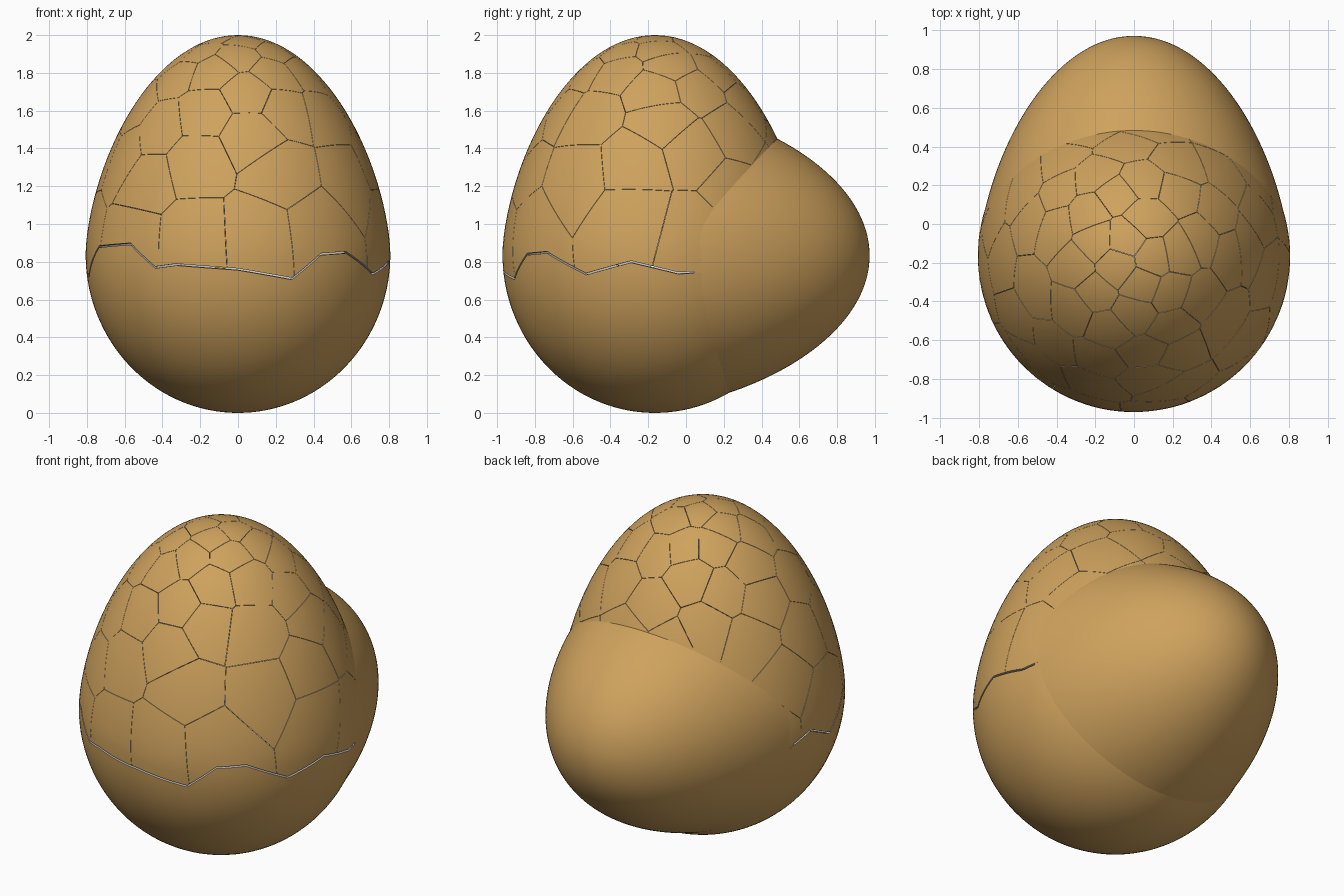
import bpy, bmesh, math, random
from mathutils import Vector

if "Cube" in bpy.data.objects:
    bpy.data.objects.remove(bpy.data.objects["Cube"])

random.seed(7)
CY, R, ZC, H = -0.165, 0.807, 0.84, 2.0      # egg centre line, radius, widest height, total height
N = 120                                      # segments around

def material(name, col):
    m = bpy.data.materials.new(name)
    m.diffuse_color = col
    m.use_nodes = True
    m.node_tree.nodes["Principled BSDF"].inputs["Base Color"].default_value = m.diffuse_color
    return m

shell_mat = material("eggshell", (0.62, 0.36, 0.11, 1))
inner_mat = material("shell_inside", (0.6, 0.6, 0.6, 1))

def egg_r(z):
    """Egg radius at height z: round below, more pointed above."""
    if z < ZC:
        return R * math.sqrt(max(0, 1 - ((ZC - z) / ZC) ** 2))
    return R * math.sqrt(max(0, 1 - ((z - ZC) / (H - ZC)) ** 1.62))

# jagged break line: angle from the front (degrees), height
BREAK = [(-180, .78), (-150, .72), (-129, .84), (-111, .74), (-96, .82), (-81, .72),
         (-66, .88), (-45, .895), (-33, .77), (-24, .785), (0, .76), (21, .71), (33, .84),
         (45, .85), (63, .735), (81, .80), (99, .74), (126, .76), (150, .70), (180, .78)]

def break_z(deg):
    for (a, za), (b, zb) in zip(BREAK, BREAK[1:]):
        if a <= deg <= b:
            return za + (zb - za) * (deg - a) / (b - a)

def egg_mesh(rows, height):
    """Revolved egg surface; height(t, deg) gives the height of each ring point."""
    bm = bmesh.new()
    grid = []
    for j in range(rows + 1):
        ring = []
        for i in range(N):
            deg = -180 + 360 * i / N
            a = math.radians(deg)
            z = height(j / rows, deg)
            r = egg_r(z)
            ring.append(bm.verts.new((r * math.sin(a), CY - r * math.cos(a), z)))
        grid.append(ring)
    for j in range(rows):
        for i in range(N):
            k = (i + 1) % N
            bm.faces.new((grid[j][i], grid[j][k], grid[j + 1][k], grid[j + 1][i]))
    bmesh.ops.remove_doubles(bm, verts=bm.verts, dist=1e-5)
    return bm

def finish(name, mesh, thickness=0):
    ob = bpy.data.objects.new(name, mesh)
    bpy.context.collection.objects.link(ob)
    mesh.materials.append(shell_mat)
    mesh.materials.append(inner_mat)
    bpy.ops.object.select_all(action='DESELECT')
    ob.select_set(True)
    bpy.context.view_layer.objects.active = ob
    if thickness:
        s = ob.modifiers.new("thickness", 'SOLIDIFY')
        s.thickness = thickness
        s.offset = -1
        s.material_offset = s.material_offset_rim = 1
        bpy.ops.object.modifier_apply(modifier=s.name)
    bpy.ops.object.shade_smooth_by_angle(angle=math.radians(35))
    return ob

def to_mesh(bm, name):
    me = bpy.data.meshes.new(name)
    bm.to_mesh(me)
    bm.free()
    return me

# lower shell, up to the jagged break
low = egg_mesh(32, lambda t, d: (break_z(d) - .005) * (1 - math.cos(t * math.pi / 2)))
finish("lower_shell", to_mesh(low, "lower_shell"), 0.025)

# crack seeds: wide spacing low down, tight near the top
seeds = []
for _ in range(4000):
    z = random.uniform(.9, 2.0)
    a = random.uniform(0, 2 * math.pi)
    r = egg_r(z)
    p = Vector((r * math.sin(a), CY - r * math.cos(a), z))
    gap = .34 - .2 * (z - .9) / 1.1
    if all((p - q).length > gap for q in seeds):
        seeds.append(p)

# upper shell, split into cracked fragments
def upper_z(t, d):
    z0 = break_z(d) + .005
    return z0 + (H - z0) * math.sin(t * math.pi / 2)

top = egg_mesh(34, upper_z)
verts, faces = [], []
for p in seeds:
    bm = top.copy()
    for q in sorted(seeds, key=lambda s: (s - p).length)[1:]:
        if not bm.verts:
            break
        if (q - p).length > 2 * max((v.co - p).length for v in bm.verts):
            break
        n = (q - p).normalized()
        bmesh.ops.bisect_plane(bm, geom=bm.verts[:] + bm.edges[:] + bm.faces[:], dist=1e-5,
                               plane_co=(p + q) / 2 - n * .001, plane_no=n, clear_outer=True)
    bm.verts.index_update()
    base = len(verts)
    verts += [v.co.copy() for v in bm.verts]
    faces += [[base + v.index for v in f.verts] for f in bm.faces]
    bm.free()
top.free()
me = bpy.data.meshes.new("cracked_upper_shell")
me.from_pydata(verts, [], faces)
finish("cracked_upper_shell", me, 0.02)

# second egg end lying on its side, pointing backwards
Z_CUT = 1.07
side = egg_mesh(40, lambda t, d: Z_CUT + (H - Z_CUT) * math.sin(t * math.pi / 2))
for v in side.verts:
    x, y, z = v.co
    v.co = (x, .972 - (H - z), .833 - (y - CY))
finish("rear_egg", to_mesh(side, "rear_egg"))
